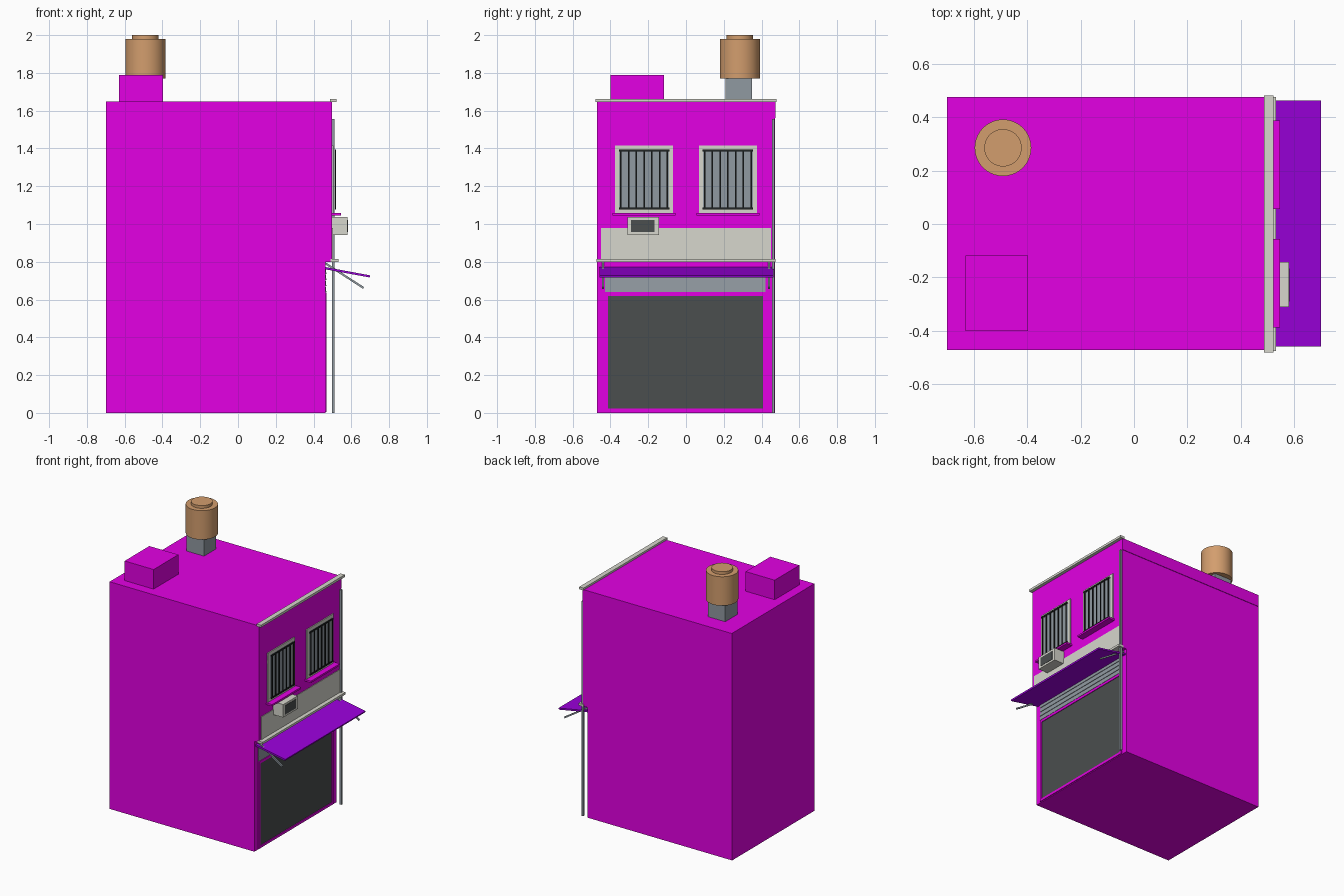
import bpy, bmesh, math

if "Cube" in bpy.data.objects:
    bpy.data.objects.remove(bpy.data.objects["Cube"], do_unlink=True)


def material(name, rgb):
    m = bpy.data.materials.new(name)
    m.use_nodes = True
    m.diffuse_color = (*rgb, 1)
    bsdf = m.node_tree.nodes["Principled BSDF"]
    bsdf.inputs["Base Color"].default_value = (*rgb, 1)
    bsdf.inputs["Roughness"].default_value = 0.8
    return m


MAGENTA = material("magenta plaster", (0.77, 0, 0.77))
VIOLET = material("violet awning", (0.33, 0, 0.72))
STONE = material("pale stone", (0.68, 0.68, 0.61))
GREY = material("blue grey", (0.28, 0.32, 0.355))
DARK = material("dark shutter", (0.069, 0.077, 0.077))
IRON = material("black iron", (0.015, 0.018, 0.018))
CLAY = material("clay tank", (0.65, 0.34, 0.155))


def finish(name, bm, mat):
    bmesh.ops.recalc_face_normals(bm, faces=bm.faces)
    mesh = bpy.data.meshes.new(name)
    bm.to_mesh(mesh)
    bm.free()
    mesh.materials.append(mat)
    ob = bpy.data.objects.new(name, mesh)
    bpy.context.collection.objects.link(ob)
    return ob


def prism(name, profile, y0, y1, mat):
    """Extrude an x-z profile along y."""
    bm = bmesh.new()
    face = bm.faces.new([bm.verts.new((x, y0, z)) for x, z in profile])
    out = bmesh.ops.extrude_face_region(bm, geom=[face])
    moved = [v for v in out["geom"] if isinstance(v, bmesh.types.BMVert)]
    bmesh.ops.translate(bm, verts=moved, vec=(0, y1 - y0, 0))
    return finish(name, bm, mat)


def box(name, x0, x1, y0, y1, z0, z1, mat):
    return prism(name, [(x0, z0), (x1, z0), (x1, z1), (x0, z1)], y0, y1, mat)


def frame(name, x0, x1, y0, y1, z0, z1, t, mat):
    """Rectangular ring facing +x."""
    box(name + "_bottom", x0, x1, y0, y1, z0, z0 + t, mat)
    box(name + "_top", x0, x1, y0, y1, z1 - t, z1, mat)
    box(name + "_right", x0, x1, y0, y0 + t, z0 + t, z1 - t, mat)
    box(name + "_left", x0, x1, y1 - t, y1, z0 + t, z1 - t, mat)


# Building with the upper storey jutting out, and a roof band
prism("building_body", [(-0.7, 0), (0.462, 0), (0.462, 0.8), (0.498, 0.8), (0.498, 1.56), (-0.7, 1.56)],
      -0.472, 0.471, MAGENTA)
box("roof_band", -0.7, 0.498, -0.472, 0.475, 1.56, 1.648, MAGENTA)
box("roof_coping", 0.486, 0.521, -0.48, 0.48, 1.645, 1.662, STONE)
box("roof_hatch", -0.63, -0.397, -0.4, -0.117, 1.645, 1.79, MAGENTA)

# Water tank on its plinth
box("tank_plinth", -0.56, -0.42, 0.21, 0.35, 1.645, 1.772, GREY)
for name, r, z0, z1 in (("water_tank", 0.106, 1.77, 1.98), ("tank_lid", 0.07, 1.98, 2.0)):
    bm = bmesh.new()
    bmesh.ops.create_cone(bm, cap_ends=True, segments=40, radius1=r, radius2=r, depth=z1 - z0)
    bmesh.ops.translate(bm, verts=bm.verts, vec=(-0.49, 0.285, (z0 + z1) / 2))
    tank = finish(name, bm, CLAY)
    bpy.ops.object.select_all(action="DESELECT")
    tank.select_set(True)
    bpy.context.view_layer.objects.active = tank
    bpy.ops.object.shade_smooth_by_angle(angle=math.radians(40))

# Facade band and ledge
box("facade_band", 0.497, 0.502, -0.45, 0.45, 0.81, 0.98, STONE)
box("facade_ledge", 0.49, 0.531, -0.475, 0.475, 0.798, 0.814, STONE)

# Barred windows
for side, mid in (("right", -0.222), ("left", 0.222)):
    y0, y1 = mid - 0.154, mid + 0.154
    name = side + "_window"
    box(name + "_glass", 0.496, 0.501, y0, y1, 1.058, 1.413, GREY)
    frame(name + "_frame", 0.497, 0.505, y0, y1, 1.055, 1.415, 0.022, STONE)
    box(name + "_sill", 0.497, 0.546, y0 - 0.012, y1 + 0.012, 1.045, 1.058, MAGENTA)
    for z in (1.083, 1.39):
        box(name + "_rail", 0.514, 0.519, mid - 0.134, mid + 0.134, z - 0.005, z + 0.005, IRON)
    for i in range(7):
        y = mid + (i - 3) * 0.041
        box(name + "_bar", 0.514, 0.519, y - 0.004, y + 0.004, 1.08, 1.395, IRON)

# Air conditioner
box("air_conditioner", 0.498, 0.58, -0.31, -0.143, 0.943, 1.037, STONE)
box("air_conditioner_grille", 0.578, 0.582, -0.29, -0.167, 0.957, 1.022, DARK)

# Shop shutter, its frame and the louvres above
box("shop_shutter", 0.46, 0.464, -0.415, 0.41, 0.02, 0.62, DARK)
frame("shutter_frame", 0.46, 0.469, -0.43, 0.425, 0.005, 0.637, 0.018, MAGENTA)
for i in range(4):
    z = 0.64 + i * 0.032
    prism("louvre", [(0.46, z), (0.468, z), (0.464, z + 0.032), (0.46, z + 0.032)], -0.43, 0.42, GREY)

# Awning with support arms
prism("awning", [(0.462, 0.76), (0.697, 0.717), (0.7, 0.728), (0.462, 0.772)], -0.458, 0.462, VIOLET)
for side, y in (("right", -0.44), ("left", 0.44)):
    prism(side + "_awning_arm", [(0.462, 0.786), (0.662, 0.657), (0.668, 0.666), (0.462, 0.798)],
          y - 0.006, y + 0.006, GREY)

# Drainpipe
box("drainpipe", 0.497, 0.512, 0.454, 0.469, 0, 1.557, GREY)
